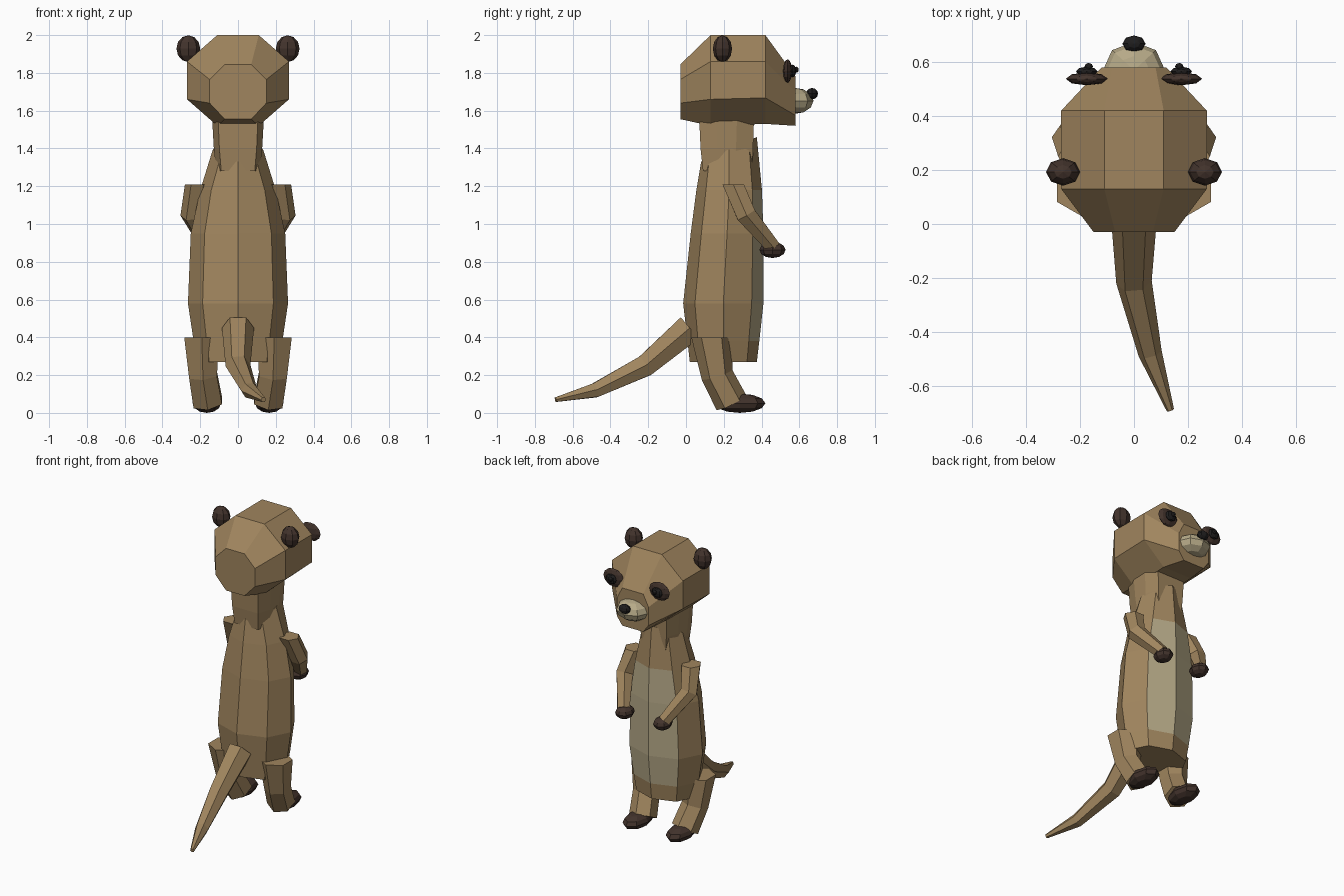
import bpy, bmesh, math
from mathutils import Vector, Matrix

if "Cube" in bpy.data.objects:
    bpy.data.objects.remove(bpy.data.objects["Cube"])


def material(name, rgb):
    m = bpy.data.materials.new(name)
    m.diffuse_color = (*rgb, 1)
    m.use_nodes = True
    m.node_tree.nodes["Principled BSDF"].inputs["Base Color"].default_value = m.diffuse_color
    return m


TAN = material("tan_fur", (0.352, 0.235, 0.112))
CREAM = material("cream_fur", (0.47, 0.40, 0.245))
DARK = material("dark_brown", (0.055, 0.033, 0.025))
BLACK = material("black", (0.014, 0.013, 0.013))


def finish(name, bm, *mats):
    bmesh.ops.recalc_face_normals(bm, faces=bm.faces[:])
    me = bpy.data.meshes.new(name)
    bm.to_mesh(me)
    bm.free()
    for m in mats:
        me.materials.append(m)
    ob = bpy.data.objects.new(name, me)
    bpy.context.collection.objects.link(ob)
    return ob


def loft(name, rings, *mats, rule=None):
    """Skin a list of point rings and cap both ends."""
    bm = bmesh.new()
    vr = [[bm.verts.new(p) for p in r] for r in rings]
    n = len(vr[0])
    for k, (a, b) in enumerate(zip(vr, vr[1:])):
        for i in range(n):
            j = (i + 1) % n
            f = bm.faces.new((a[i], a[j], b[j], b[i]))
            if rule:
                f.material_index = rule(k, i)
    bm.faces.new(vr[0])
    bm.faces.new(vr[-1])
    return finish(name, bm, *mats)


def blob(name, loc, size, mat):
    """Low-poly ellipsoid."""
    bm = bmesh.new()
    bmesh.ops.create_uvsphere(bm, u_segments=8, v_segments=6, radius=1)
    bmesh.ops.transform(bm, verts=bm.verts[:],
                        matrix=Matrix.Translation(loc) @ Matrix.Diagonal((*size, 1)))
    return finish(name, bm, mat)


def tube(name, path, mat, phase=0.0, first=None):
    """Hexagonal tube; path holds (point, radius); first is the normal of ring one."""
    pts = [Vector(p) for p, _ in path]
    rings = []
    for k, (p, (_, r)) in enumerate(zip(pts, path)):
        d0 = (p - pts[k - 1]).normalized() if k else Vector()
        d1 = (pts[k + 1] - p).normalized() if k < len(pts) - 1 else Vector()
        t = (d0 + d1).normalized()
        if k == 0 and first:
            t = Vector(first)
        side = (Vector((1, 0, 0)) - t * t.x).normalized()
        up = t.cross(side)
        rings.append([p + r * (side * math.cos(a) + up * math.sin(a))
                      for a in (phase + i * math.pi / 3 for i in range(6))])
    return loft(name, rings, mat)


def octagon(y, hw, top_hw, z0, z1, z2, z3):
    """Chamfered ring across the head at depth y."""
    half = [(top_hw, z0), (hw, z1), (hw, z2), (top_hw, z3)]
    return [(x, y, z) for x, z in half] + [(-x, y, z) for x, z in reversed(half)]


# Body: stacked eight-sided rings (z, half width, back y, front y, forward rise)
body = [(0.27, 0.215, 0.02, 0.375, 0), (0.38, 0.235, 0.008, 0.388, 0),
        (0.58, 0.265, -0.015, 0.41, 0), (0.95, 0.25, 0.025, 0.41, 0),
        (1.18, 0.20, 0.055, 0.402, 0), (1.395, 0.133, 0.08, 0.375, 0.065)]
rings = []
for z, rx, y0, y1, rise in body:
    ring = []
    for i in range(8):
        a = i * math.pi / 4
        ring.append((rx * math.cos(a), (y0 + y1) / 2 + (y1 - y0) / 2 * math.sin(a),
                     z + rise * math.sin(a)))
    rings.append(ring)
# the two facets meeting at the front are the pale belly
loft("body", rings, TAN, CREAM, rule=lambda k, i: int(i in (1, 2) and 1 <= k <= 3))

# Neck
neck = []
for z, w, y0, y1 in ((1.28, 0.115, 0.09, 0.35), (1.40, 0.128, 0.077, 0.355),
                     (1.56, 0.137, 0.07, 0.36)):
    half = [(w * 0.77, y0), (w, y0 + 0.09), (w, y1 - 0.09), (w * 0.77, y1)]
    neck.append([(x, y, z) for x, y in half] + [(-x, y, z) for x, y in reversed(half)])
loft("neck", neck, TAN)

# Head
loft("head", [octagon(-0.03, 0.15, 0.07, 1.555, 1.64, 1.765, 1.845),
              octagon(0.13, 0.27, 0.11, 1.52, 1.66, 1.86, 2.0),
              octagon(0.42, 0.27, 0.11, 1.53, 1.668, 1.86, 2.0),
              octagon(0.58, 0.12, 0.08, 1.52, 1.575, 1.70, 1.78)], TAN)
blob("muzzle", (0, 0.57, 1.652), (0.115, 0.105, 0.07), CREAM)
blob("nose", (0, 0.668, 1.69), (0.043, 0.031, 0.03), BLACK)

# Tail
tube("tail", [((0, 0.02, 0.45), 0.085), ((0.0, -0.215, 0.25), 0.066),
              ((0.06, -0.48, 0.12), 0.044), ((0.135, -0.69, 0.07), 0.014)], TAN)

# Paired parts
for s, side in ((1, "right"), (-1, "left")):
    blob(side + "_ear", (s * 0.263, 0.193, 1.928), (0.063, 0.051, 0.071), DARK)
    blob(side + "_eye_patch", (s * 0.175, 0.538, 1.81), (0.078, 0.024, 0.062), DARK)
    blob(side + "_eye", (s * 0.175, 0.565, 1.81), (0.04, 0.018, 0.034), BLACK)
    blob(side + "_eye_glint", (s * 0.168, 0.583, 1.817), (0.016, 0.014, 0.016), BLACK)
    tube(side + "_arm", [((s * 0.215, 0.25, 1.21), 0.066),
                         ((s * 0.245, 0.318, 1.05), 0.06),
                         ((s * 0.155, 0.46, 0.88), 0.043)], TAN, first=(0, 0, -1))
    blob(side + "_hand", (s * 0.145, 0.458, 0.863), (0.058, 0.069, 0.043), DARK)
    tube(side + "_leg", [((s * 0.192, 0.135, 0.4), 0.107),
                         ((s * 0.185, 0.165, 0.2), 0.085),
                         ((s * 0.16, 0.24, 0.055), 0.088)], TAN,
         phase=math.pi / 6, first=(0, 0, -1))
    blob(side + "_foot", (s * 0.165, 0.285, 0.051), (0.075, 0.135, 0.051), DARK)
